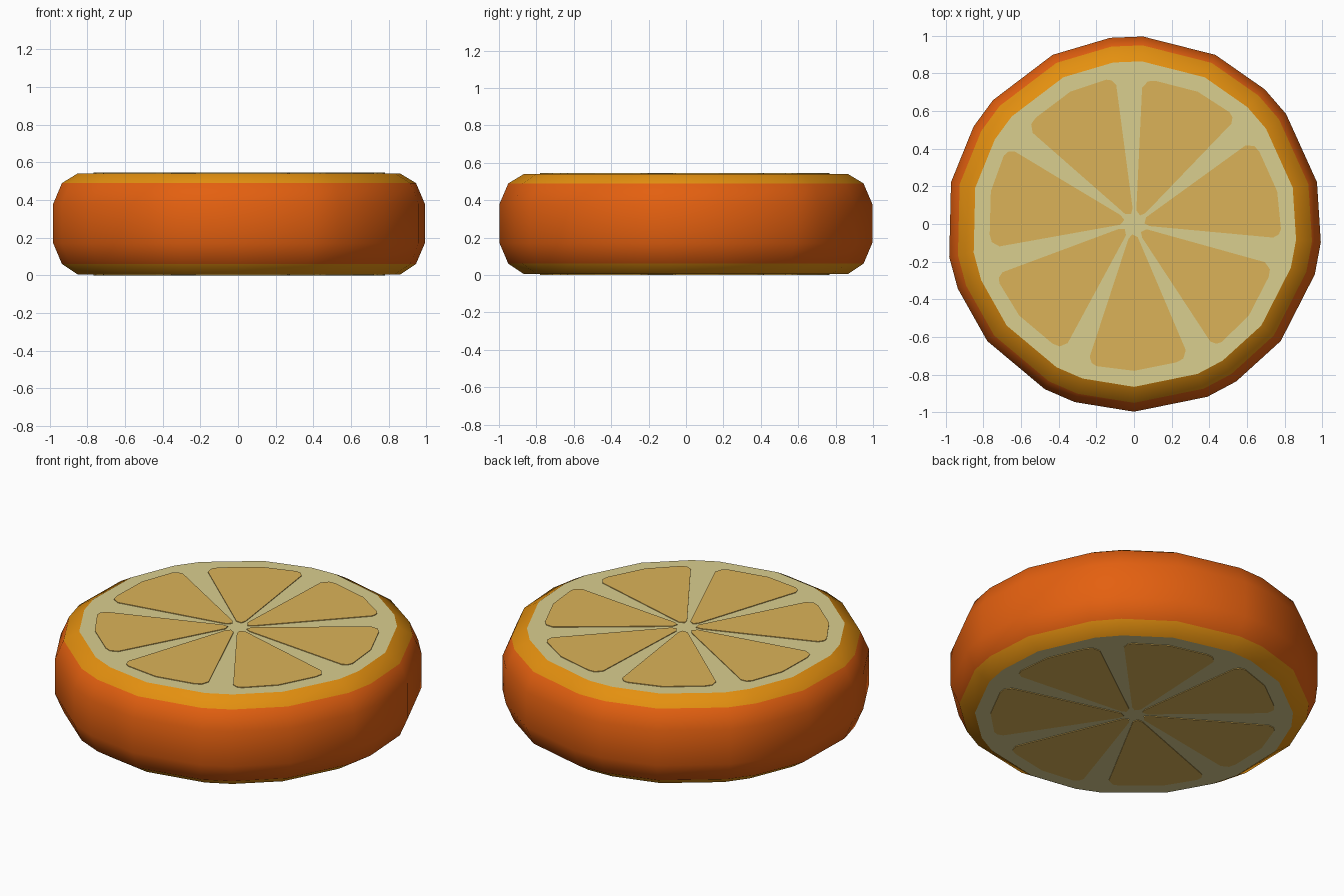
import bpy, bmesh, math

if "Cube" in bpy.data.objects:
    bpy.data.objects.remove(bpy.data.objects["Cube"])

def material(name, rgb):
    m = bpy.data.materials.new(name)
    m.diffuse_color = (*rgb, 1)
    m.use_nodes = True
    m.node_tree.nodes["Principled BSDF"].inputs["Base Color"].default_value = m.diffuse_color
    return m

RIND = material("rind orange", (0.776, 0.117, 0.005))
EDGE = material("edge amber", (0.776, 0.279, 0.005))
PITH = material("pith cream", (0.70, 0.62, 0.275))
FLESH = material("segment flesh", (0.71, 0.45, 0.098))

def make_object(name, bm, mats):
    bmesh.ops.recalc_face_normals(bm, faces=bm.faces)
    me = bpy.data.meshes.new(name)
    bm.to_mesh(me)
    bm.free()
    for m in mats:
        me.materials.append(m)
    ob = bpy.data.objects.new(name, me)
    bpy.context.collection.objects.link(ob)
    return ob

STEP = 2 * math.pi / 7

# Slice body: uneven 21-sided rings, three corners for each segment
angles = [math.radians(270 + d) + k * STEP for k in range(7) for d in (0, 23, 33)]
profile = [(0.865, 0.004), (0.95, 0.06), (0.997, 0.17),
           (0.997, 0.38), (0.95, 0.49), (0.865, 0.541)]
bm = bmesh.new()
rings = [[bm.verts.new((r * math.cos(a), r * math.sin(a), z)) for a in angles]
         for r, z in profile]
n = len(angles)
for j in range(len(rings) - 1):
    lo, hi = rings[j], rings[j + 1]
    for i in range(n):
        f = bm.faces.new((lo[i], lo[(i + 1) % n], hi[(i + 1) % n], hi[i]))
        f.material_index = 1 if j in (0, 4) else 0
        f.smooth = True
for ring in (rings[0], rings[-1]):
    f = bm.faces.new(ring)
    f.material_index = 2
make_object("fruit_slice", bm, [RIND, EDGE, PITH])

# Flesh segments: one rounded wedge outline repeated around both cut faces
wedge = [(-0.235, -0.705), (-0.225, -0.738), (-0.20, -0.755), (0, -0.78),
         (0.225, -0.735), (0.262, -0.715), (0.275, -0.67), (0.02, -0.07),
         (-0.01, -0.055), (-0.03, -0.08)]

def segments(name, z0, z1):
    bm = bmesh.new()
    for k in range(7):
        c, s = math.cos(k * STEP), math.sin(k * STEP)
        pts = [(x * c - y * s, x * s + y * c) for x, y in wedge]
        lo = [bm.verts.new((x, y, z0)) for x, y in pts]
        hi = [bm.verts.new((x, y, z1)) for x, y in pts]
        bm.faces.new(lo[::-1])
        bm.faces.new(hi)
        m = len(pts)
        for i in range(m):
            bm.faces.new((lo[i], lo[(i + 1) % m], hi[(i + 1) % m], hi[i]))
    make_object(name, bm, [FLESH])

segments("top_segments", 0.538, 0.545)
segments("bottom_segments", 0.0, 0.007)
